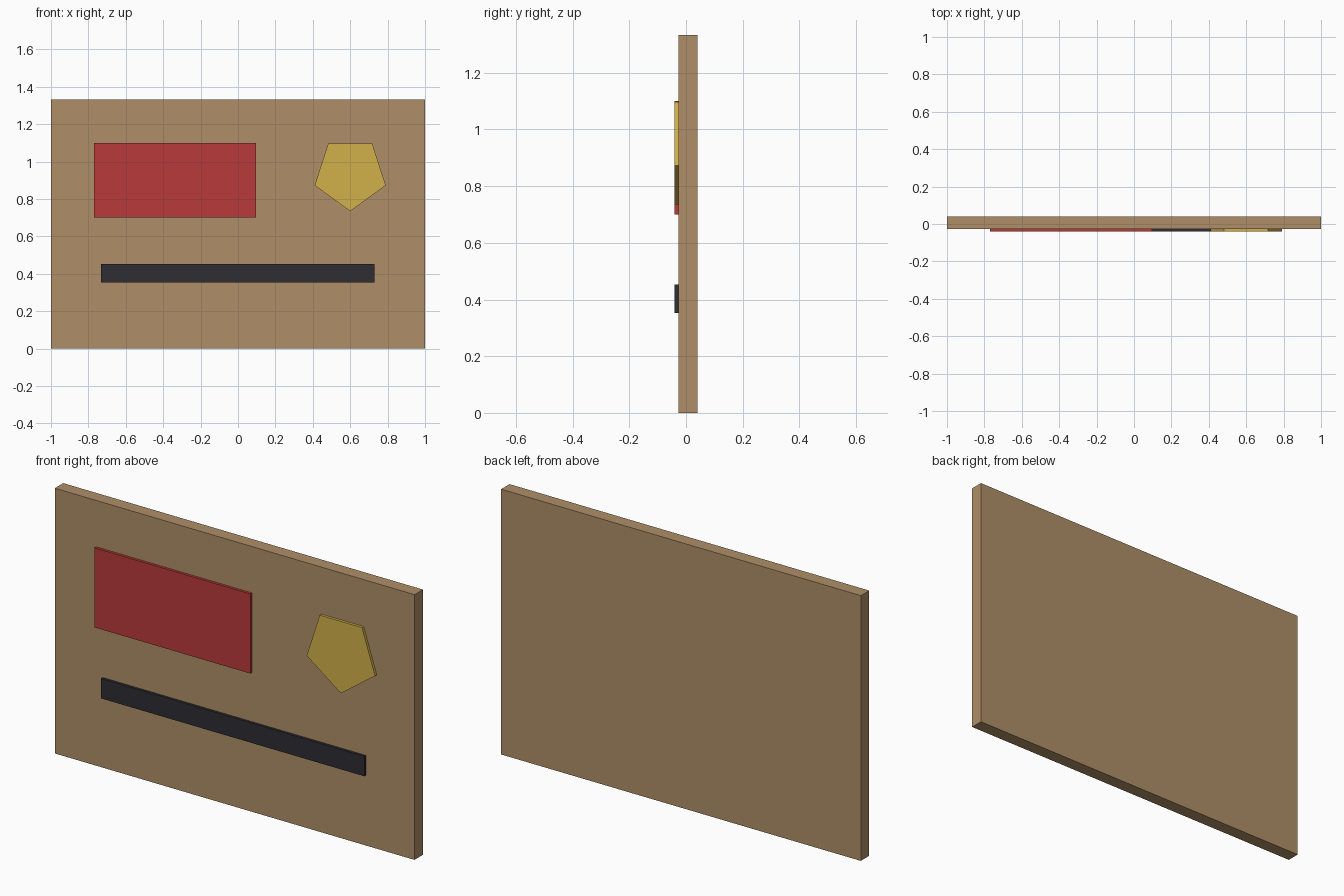
import bpy
from math import pi

if "Cube" in bpy.data.objects:
    bpy.data.objects.remove(bpy.data.objects["Cube"])

BOARD_FRONT, BOARD_BACK, TRIM_FRONT = -0.0267, 0.04, -0.04
EMBED = 0.005  # trims sink slightly into the board


def paint(obj, name, rgb):
    mat = bpy.data.materials.new(name)
    mat.diffuse_color = (*rgb, 1)
    mat.use_nodes = True
    mat.node_tree.nodes["Principled BSDF"].inputs["Base Color"].default_value = mat.diffuse_color
    obj.data.materials.append(mat)


def slab(name, x0, x1, y0, y1, z0, z1):
    bpy.ops.mesh.primitive_cube_add(
        size=1, location=((x0 + x1) / 2, (y0 + y1) / 2, (z0 + z1) / 2))
    obj = bpy.context.object
    obj.name = name
    obj.scale = (x1 - x0, y1 - y0, z1 - z0)
    bpy.ops.object.transform_apply(location=False, rotation=False, scale=True)
    return obj


# Backing board
board = slab("board", -1, 1, BOARD_FRONT, BOARD_BACK, 0, 1.333)
paint(board, "tan", (0.43, 0.275, 0.138))

# Red rectangular panel
panel = slab("red_panel", -0.77, 0.097, TRIM_FRONT, BOARD_FRONT + EMBED, 0.70, 1.10)
paint(panel, "red", (0.48, 0.042, 0.042))

# Dark horizontal strip
strip = slab("dark_strip", -0.733, 0.73, TRIM_FRONT, BOARD_FRONT + EMBED, 0.353, 0.453)
paint(strip, "charcoal", (0.027, 0.027, 0.033))

# Yellow pentagon badge, one corner pointing down
depth = BOARD_FRONT + EMBED - TRIM_FRONT
bpy.ops.mesh.primitive_cylinder_add(
    vertices=5, radius=0.2, depth=depth,
    location=(0.6, TRIM_FRONT + depth / 2, 0.935), rotation=(-pi / 2, 0, 0))
badge = bpy.context.object
badge.name = "pentagon_badge"
bpy.ops.object.transform_apply(location=False, rotation=True, scale=False)
# keep the single corner at the bottom whichever way the primitive starts
if min(v.co.z for v in badge.data.vertices) > -0.19:
    badge.rotation_euler.y = pi
    bpy.ops.object.transform_apply(location=False, rotation=True, scale=False)
paint(badge, "yellow", (0.64, 0.435, 0.068))
